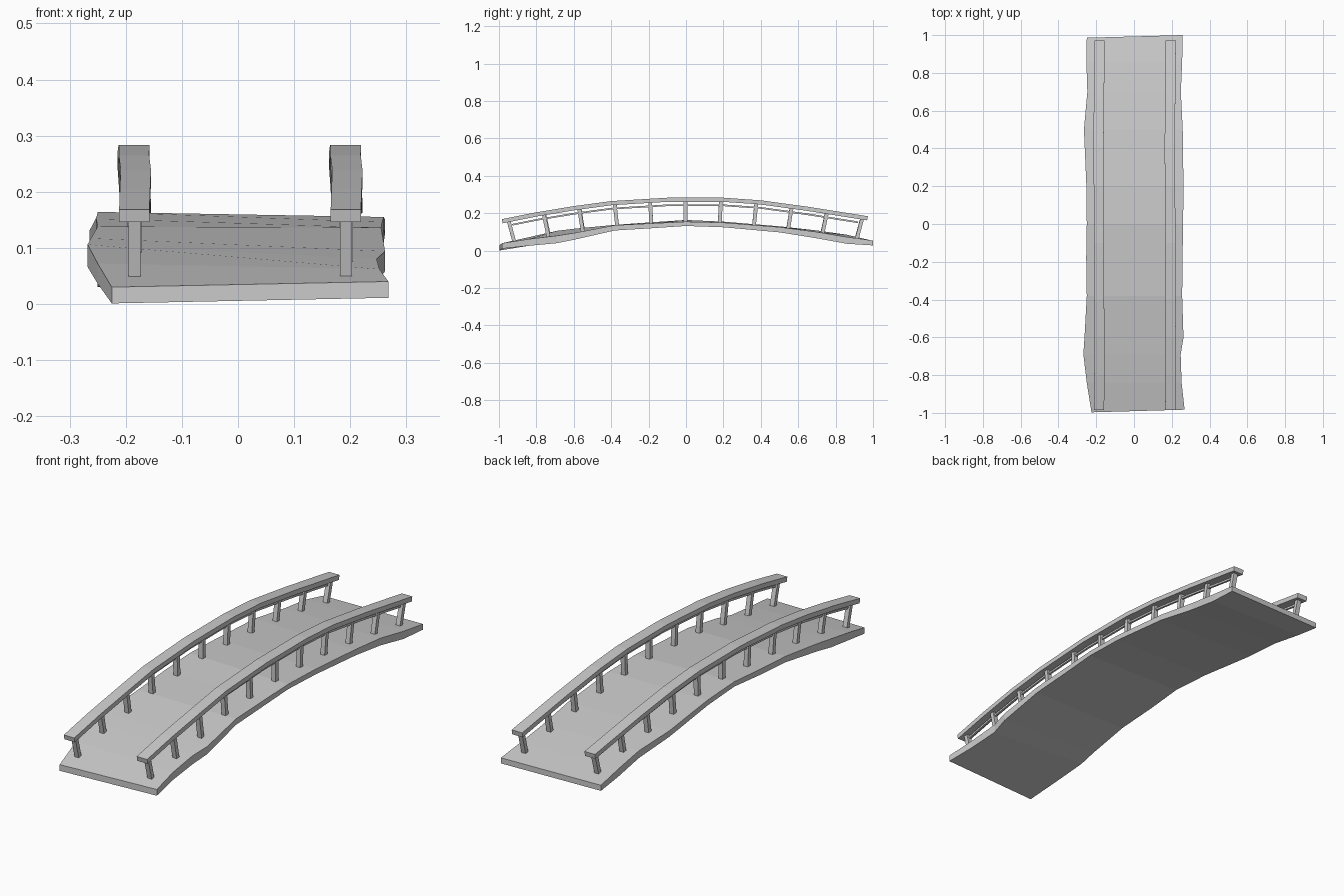
import bpy
import bmesh
from mathutils import Vector

cube = bpy.data.objects.get("Cube")
if cube:
    bpy.data.objects.remove(cube, do_unlink=True)

stone = bpy.data.materials.new("light_grey")
stone.use_nodes = True
GREY = (0.6, 0.6, 0.6, 1)
stone.diffuse_color = GREY
stone.node_tree.nodes["Principled BSDF"].inputs["Base Color"].default_value = GREY


def lerp(points, y):
    """Read a value from a list of (y, value) points."""
    for (y0, v0), (y1, v1) in zip(points, points[1:]):
        if y <= y1:
            return v0 + (v1 - v0) * (y - y0) / (y1 - y0)
    return points[-1][1]


def loft(name, sections):
    """Skin a row of four-cornered sections into a closed solid."""
    bm = bmesh.new()
    rings = [[bm.verts.new(p) for p in s] for s in sections]
    for a, b in zip(rings, rings[1:]):
        for i in range(4):
            j = (i + 1) % 4
            bm.faces.new((a[i], a[j], b[j], b[i]))
    bm.faces.new(rings[0])
    bm.faces.new(rings[-1])
    bmesh.ops.recalc_face_normals(bm, faces=bm.faces)
    mesh = bpy.data.meshes.new(name)
    bm.to_mesh(mesh)
    bm.free()
    mesh.materials.append(stone)
    obj = bpy.data.objects.new(name, mesh)
    bpy.context.collection.objects.link(obj)
    return obj


# Deck: y, left x, right x, left top z, right top z, thickness
deck = [
    (-0.99, -0.225, 0.268, 0.03, 0.04, 0.029),
    (-0.84, -0.25, 0.252, 0.072, 0.062, 0.036),
    (-0.69, -0.268, 0.247, 0.106, 0.08, 0.04),
    (-0.6, -0.262, 0.262, 0.117, 0.094, 0.036),
    (-0.38, -0.25, 0.255, 0.138, 0.136, 0.028),
    (-0.18, -0.253, 0.257, 0.152, 0.146, 0.026),
    (0.0, -0.25, 0.26, 0.164, 0.155, 0.023),
    (0.2, -0.252, 0.262, 0.155, 0.15, 0.025),
    (0.5, -0.265, 0.258, 0.13, 0.126, 0.028),
    (0.7, -0.247, 0.248, 0.108, 0.1, 0.034),
    (0.86, -0.252, 0.255, 0.085, 0.073, 0.036),
    (0.993, -0.25, 0.258, 0.056, 0.054, 0.026),
]
sections = []
for y, xl, xr, zl, zr, t in deck:
    skew = 0.007 * (-1 if y < -0.9 else 1) * (1 if abs(y) > 0.9 else 0)
    dl, dr = (skew, -skew) if y < 0 else (-skew, skew)
    sections.append([(xl, y + dl, zl - t), (xr, y + dr, zr - t),
                     (xr, y + dr, zr), (xl, y + dl, zl)])
loft("deck", sections)

deck_left = [(r[0], r[3]) for r in deck]
deck_right = [(r[0], r[4]) for r in deck]

# Arched line of the handrail tops
arch = [(-0.985, 0.168), (-0.8, 0.205), (-0.6, 0.238), (-0.4, 0.265),
        (-0.1, 0.283), (0.2, 0.283), (0.4, 0.269), (0.65, 0.235), (0.972, 0.184)]


def rail(name, x_of, half, drop, thick, y0, y1):
    """Bar that follows the arch, its ends square to the slope."""
    ys = [y0] + [y for y, _ in arch if y0 < y < y1] + [y1]
    rows = []
    for y in ys:
        slope = (lerp(arch, y + 0.05) - lerp(arch, y - 0.05)) / 0.1 if abs(y) < 0.9 else (-0.17 if y > 0 else 0.2)
        x, z = x_of(y), lerp(arch, y) - drop
        dy = thick * slope
        rows.append([(x - half, y + dy, z - thick), (x + half, y + dy, z - thick),
                     (x + half, y, z), (x - half, y, z)])
    return loft(name, rows)


for side, s, base, ground in (("right", -1, 0.185, deck_left), ("left", 1, 0.192, deck_right)):
    wobble = [(-1, 0), (-0.6, 0.003), (-0.3, -0.002), (0, 0.001), (0.4, -0.003), (1, 0.003)]
    x_of = lambda y: s * base + lerp(wobble, y)
    rail(side + "_handrail", x_of, 0.027, 0, 0.022, -0.985, 0.972)
    rail(side + "_lower_rail", x_of, 0.005, 0.036, 0.009, -0.93, 0.92)

    # Posts lean square to the arch
    for i in range(11):
        y = -0.925 + i * 0.1845
        lean = -0.1 * (y / 0.925)
        foot = Vector((x_of(y), y, lerp(ground, y) - 0.006))
        top_z = lerp(arch, y) - 0.018
        head = Vector((x_of(y), y - lean * (top_z - foot.z) * 2, top_z))
        foot.y += lean * 0.08
        ends = []
        for p in (foot, head):
            ends.append([p + Vector((dx, dy, 0)) for dx, dy in
                         ((-0.011, -0.01), (0.011, -0.01), (0.011, 0.01), (-0.011, 0.01))])
        loft(f"{side}_post_{i + 1}", ends)
